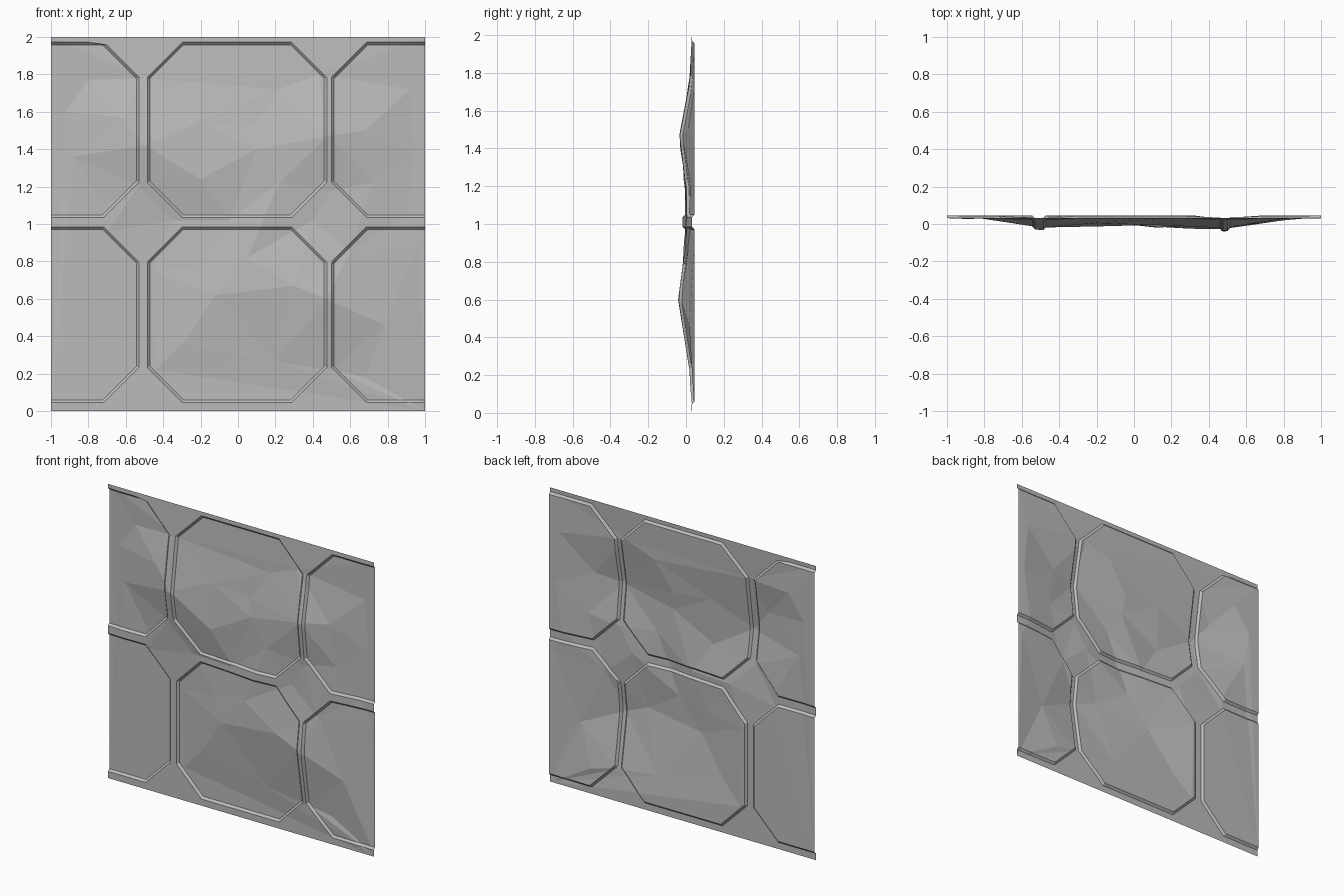
import bpy
from mathutils import Vector
from mathutils.geometry import delaunay_2d_cdt, barycentric_transform

if "Cube" in bpy.data.objects:
    bpy.data.objects.remove(bpy.data.objects["Cube"])

FRAME_Y, RECESS, BEVEL = 0.031, 0.014, 0.014

grey = bpy.data.materials.new("plain grey")
grey.diffuse_color = (0.5, 0.5, 0.5, 1)
grey.use_nodes = True
grey.node_tree.nodes["Principled BSDF"].inputs["Base Color"].default_value = grey.diffuse_color

# Dent points: x, z, bulge towards the front
dents = [
    (-0.80, 1.77, 0), (-0.50, 1.78, .012), (-0.92, 1.60, 0), (-0.62, 1.57, .045),
    (-0.50, 1.42, .064), (-0.88, 1.36, .005), (-0.53, 1.20, .025), (-0.72, 1.10, 0),
    (-0.20, 1.24, .058), (-0.20, 1.55, .04), (0.08, 1.52, .034), (0.22, 1.72, .012),
    (0.43, 1.80, .010), (0.48, 1.47, .066), (0.10, 1.40, .05), (0.22, 1.22, .05),
    (0.50, 1.18, .03), (-0.05, 1.02, .03), (-0.35, 1.02, .008), (0.40, 1.02, .028),
    (0.92, 1.72, 0), (0.68, 1.50, .035), (0.95, 1.38, 0), (0.72, 1.22, .022),
    (0.90, 1.04, 0), (-0.18, 0.78, .03), (-0.12, 0.62, .045), (0.30, 0.67, .07),
    (0.47, 0.60, .073), (0.78, 0.46, .028), (-0.30, 0.36, .018), (-0.44, 0.22, 0),
    (0.20, 0.26, .015), (0.50, 0.22, .012), (0.68, 0.18, 0), (0.97, 0.90, 0),
    (0.60, 0.85, .035), (0.05, 0.82, .05), (-0.46, 0.75, 0), (-0.70, 0.96, 0),
]
corners = [(x, z, 0) for x, z in ((-1, 0), (1, 0), (1, 2), (-1, 2))]
control = dents + corners
flat = [Vector(p[:2]) for p in control]
facets = delaunay_2d_cdt(flat, [], [], 0, 1e-5)[2]


def bulge(x, z):
    """Linear interpolation of the dent heights over their facets."""
    p = Vector((x, z, 0))
    best, value = -1e9, 0
    for f in facets:
        a, b, c = (Vector((*control[i][:2], 0)) for i in f)
        area = (b - a).cross(c - a).z
        w = [(c - b).cross(p - b).z / area, (a - c).cross(p - c).z / area,
             (b - a).cross(p - a).z / area]
        if min(w) > best:
            best = min(w)
            value = sum(k * control[i][2] for k, i in zip(w, f))
    return value


# Recessed panels: x range and z range of each cut-corner outline
columns = [(-1.47, -0.53), (-0.485, 0.475), (0.50, 1.47)]
rows = [(0.045, 0.985), (1.035, 1.972)]
panels = [(*c, *r) for r in rows for c in columns]
CUT = 0.188


def outline(panel, inset):
    x0, x1, z0, z1 = panel
    x0, x1, z0, z1 = x0 + inset, x1 - inset, z0 + inset, z1 - inset
    c = CUT - inset * 0.586
    pts = [(x0 + c, z0), (x1 - c, z0), (x1, z0 + c), (x1, z1 - c),
           (x1 - c, z1), (x0 + c, z1), (x0, z1 - c), (x0, z0 + c)]
    # Side panels run off the sheet, so keep only the part inside it
    if x0 < -1:
        pts = [(-1, z0), *pts[1:5], (-1, z1)]
    elif x1 > 1:
        pts = [pts[0], (1, z0), (1, z1), *pts[5:]]
    return pts


def recess(x, z):
    depth = 0
    for x0, x1, z0, z1 in panels:
        dx, dz = min(x - x0, x1 - x), min(z - z0, z1 - z)
        depth = max(depth, min(dx, dz, (dx + dz - CUT) / 2 ** .5))
    return RECESS * min(depth / BEVEL, 1)


# Plan of the sheet: dent creases plus both rims of every panel
points = list(flat)
edges = [(f[i], f[(i + 1) % 3]) for f in facets for i in range(3)]
for panel in panels:
    for inset in (0, BEVEL):
        loop = outline(panel, inset)
        start, n = len(points), len(loop)
        points += [Vector(p) for p in loop]
        edges += [(start + i, start + (i + 1) % n) for i in range(n)]
plan, _, tris, *_ = delaunay_2d_cdt(points, edges, [], 0, 1e-5)

# Lift the plan into the dented wall sheet
verts = [(p.x, FRAME_Y + recess(p.x, p.y) - bulge(p.x, p.y), p.y) for p in plan]
mesh = bpy.data.meshes.new("dented_wall_panel")
mesh.from_pydata(verts, [], [tuple(t) for t in tris])
mesh.update()
if sum(p.normal.y * p.area for p in mesh.polygons) > 0:
    mesh.flip_normals()
mesh.materials.append(grey)
wall = bpy.data.objects.new("dented_wall_panel", mesh)
bpy.context.collection.objects.link(wall)
